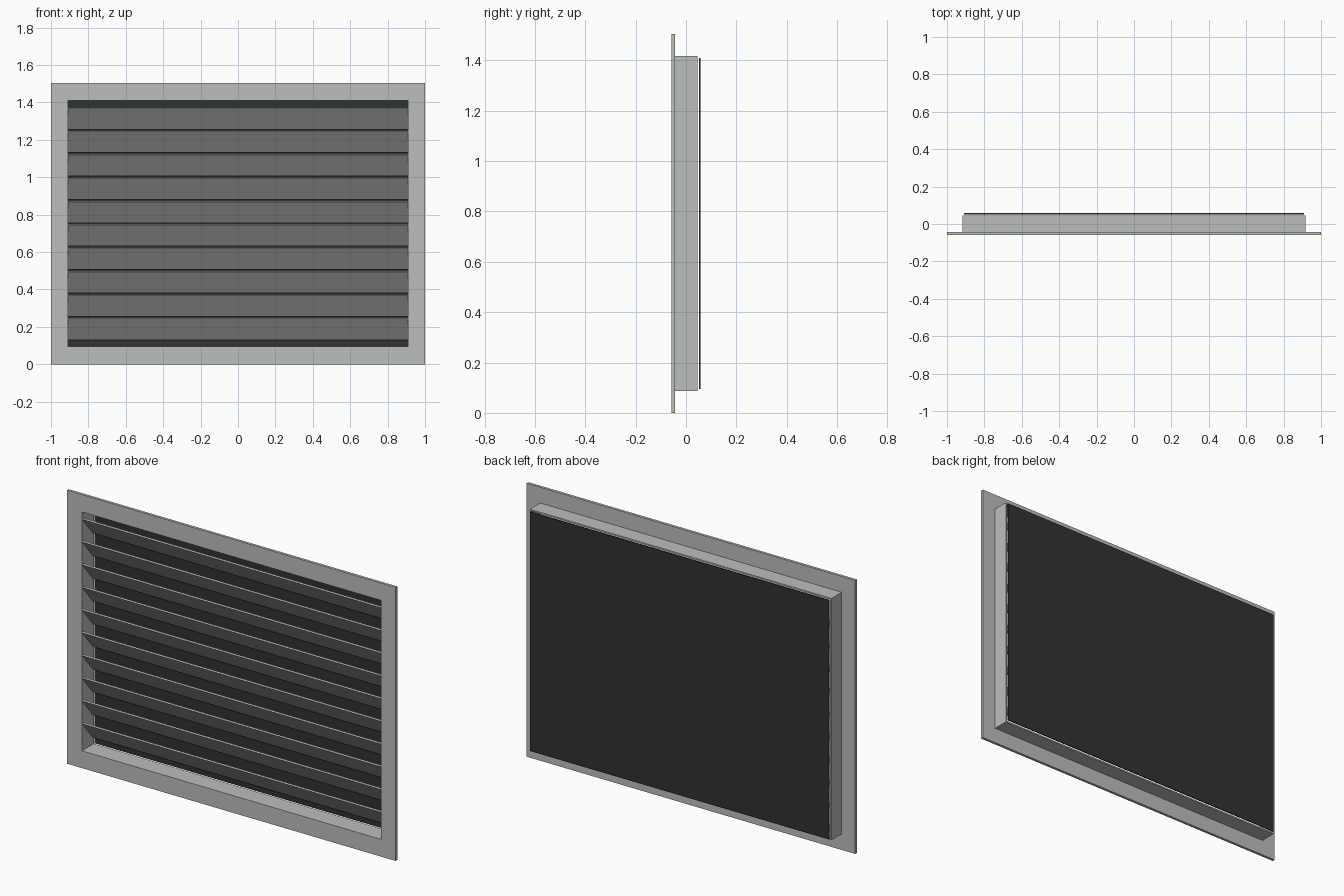
import bpy
import math
from mathutils import Matrix

if "Cube" in bpy.data.objects:
    bpy.data.objects.remove(bpy.data.objects["Cube"], do_unlink=True)


def material(name, rgb):
    m = bpy.data.materials.new(name)
    m.use_nodes = True
    m.diffuse_color = (*rgb, 1)
    m.node_tree.nodes["Principled BSDF"].inputs["Base Color"].default_value = (*rgb, 1)
    return m


METAL = material("light grey metal", (0.50, 0.52, 0.51))
DARK = material("dark backing", (0.03, 0.031, 0.031))
MID_Z = 0.7525


def add_mesh(name, verts, faces, mat):
    mesh = bpy.data.meshes.new(name)
    mesh.from_pydata(verts, [], faces)
    mesh.materials.append(mat)
    ob = bpy.data.objects.new(name, mesh)
    bpy.context.collection.objects.link(ob)
    return ob


def ring(name, outer, inner, y0, y1, mat):
    """Rectangular ring; outer and inner are (half width, bottom, top)."""
    verts = []
    for hw, bottom, top in (outer, inner):
        for y in (y0, y1):
            verts += [(-hw, y, bottom), (hw, y, bottom), (hw, y, top), (-hw, y, top)]
    faces = []
    for a, b in ((0, 8), (8, 12), (12, 4), (4, 0)):
        for i in range(4):
            j = (i + 1) % 4
            faces.append((a + i, a + j, b + j, b + i))
    return add_mesh(name, verts, faces, mat)


def box(name, size, centre, mat, tilt=0):
    bpy.ops.mesh.primitive_cube_add(size=1)
    ob = bpy.context.object
    ob.name = name
    ob.data.transform(Matrix.Diagonal((*size, 1)))
    ob.location = centre
    ob.rotation_euler.x = tilt
    ob.data.materials.append(mat)
    return ob


# Front flange and the sleeve behind it
opening = (0.91, 0.095, 1.41)
sleeve = (0.918, 0.087, 1.418)
ring("front_flange", (1.0, 0.0, 1.505), opening, -0.058, -0.043, METAL)
ring("sleeve", sleeve, opening, -0.043, 0.046, METAL)

# Slanted louvre slats, falling towards the back
for i in range(10):
    z = MID_Z + (i - 4.5) * 0.125
    box(f"slat_{i + 1}", (1.82, 0.147, 0.008), (0, -0.006, z), METAL, math.radians(-50))

# Backing panel, held just clear of the sleeve
box("back_panel", (1.82, 0.006, 1.315), (0, 0.055, MID_Z), DARK)
